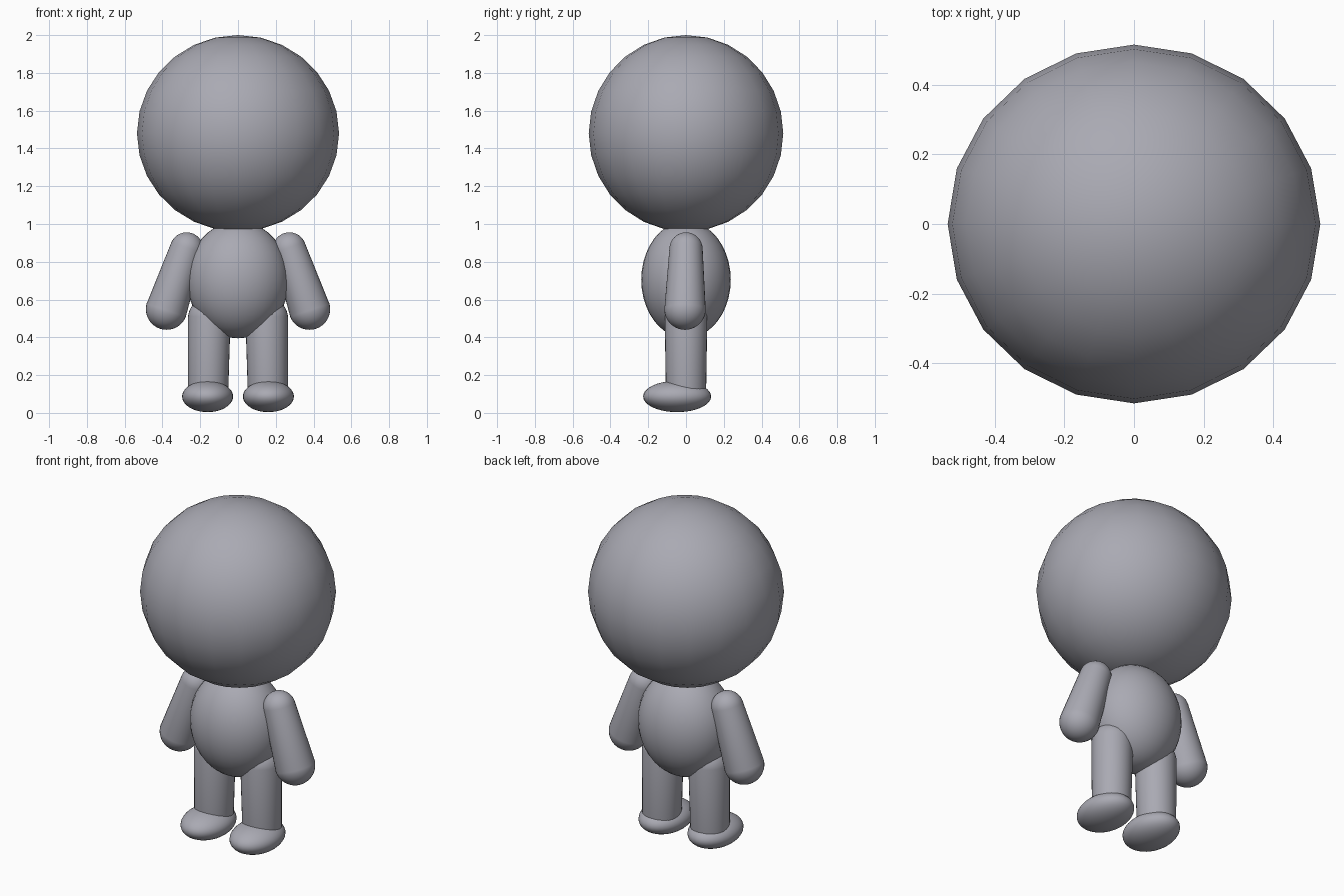
import bpy
import bmesh
from mathutils import Matrix, Vector

cube = bpy.data.objects.get("Cube")
if cube:
    bpy.data.objects.remove(cube, do_unlink=True)

# Single matte grey for the whole figure
grey = bpy.data.materials.new("soft_grey")
grey.use_nodes = True
colour = (0.4, 0.4, 0.45, 1)
grey.diffuse_color = colour
grey.node_tree.nodes["Principled BSDF"].inputs["Base Color"].default_value = colour


def finish(name, bm):
    mesh = bpy.data.meshes.new(name)
    bm.to_mesh(mesh)
    bm.free()
    mesh.materials.append(grey)
    mesh.shade_smooth()
    obj = bpy.data.objects.new(name, mesh)
    bpy.context.collection.objects.link(obj)
    return obj


def ellipsoid(name, centre, radii, segments=32, rings=20):
    bm = bmesh.new()
    bmesh.ops.create_uvsphere(bm, u_segments=segments, v_segments=rings, radius=1)
    bm.transform(Matrix.Translation(centre) @ Matrix.Diagonal((*radii, 1)))
    return finish(name, bm)


def capsule(name, top, top_radius, bottom, bottom_radius):
    """Rounded limb, made by pulling the two halves of a sphere apart."""
    top, bottom = Vector(top), Vector(bottom)
    axis = top - bottom
    bm = bmesh.new()
    # An odd ring count leaves the straight wall between the halves
    bmesh.ops.create_uvsphere(bm, u_segments=32, v_segments=21, radius=1)
    for v in bm.verts:
        upper = v.co.z > 0
        v.co *= top_radius if upper else bottom_radius
        if upper:
            v.co.z += axis.length
    turn = axis.to_track_quat("Z", "Y").to_matrix().to_4x4()
    bm.transform(Matrix.Translation(bottom) @ turn)
    return finish(name, bm)


# Head and body
ellipsoid("head", (0, 0, 1.48), (0.535, 0.515, 0.52), segments=20, rings=14)
ellipsoid("body", (0, 0, 0.705), (0.27, 0.237, 0.31))

# Limbs on both sides
for side, s in (("left", 1), ("right", -1)):
    capsule(side + "_arm", (0.272 * s, 0, 0.868), 0.088,
            (0.378 * s, -0.005, 0.55), 0.11)
    capsule(side + "_leg", (0.152 * s, 0, 0.5), 0.113,
            (0.158 * s, 0, 0.13), 0.107)
    ellipsoid(side + "_foot", (0.161 * s, -0.047, 0.087), (0.135, 0.18, 0.083))
    # Ankle end stays inside the foot
    leg = bpy.data.objects[side + "_leg"]
    for v in leg.data.vertices:
        v.co.z = max(v.co.z, 0.09)
